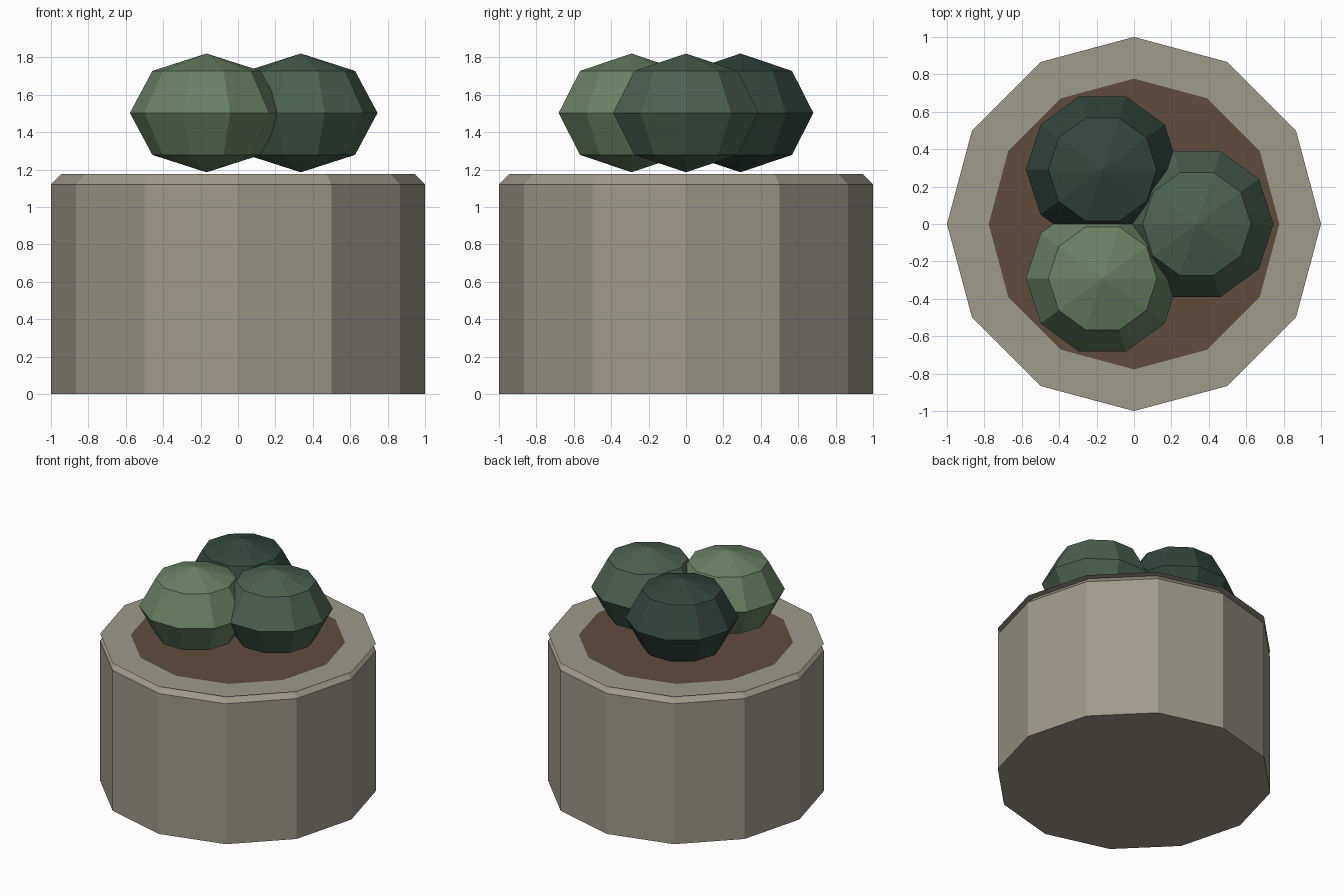
import bpy
import bmesh
from math import cos, sin, tau

if "Cube" in bpy.data.objects:
    bpy.data.objects.remove(bpy.data.objects["Cube"])


def material(name, rgb):
    m = bpy.data.materials.new(name)
    m.diffuse_color = (*rgb, 1)
    m.use_nodes = True
    m.node_tree.nodes["Principled BSDF"].inputs["Base Color"].default_value = m.diffuse_color
    return m


def lathe(name, profile, sides, mat, center=(0, 0, 0)):
    """Spin (radius, z) points round z; radius 0 becomes a single pole."""
    bm = bmesh.new()
    rings = []
    for r, z in profile:
        n = sides if r > 0 else 1
        rings.append([bm.verts.new((r * cos(tau * i / sides), r * sin(tau * i / sides), z))
                      for i in range(n)])
    for a, b in zip(rings, rings[1:]):
        for i in range(sides):
            j = (i + 1) % sides
            quad = [a[i % len(a)], a[j % len(a)], b[j % len(b)], b[i % len(b)]]
            bm.faces.new(list(dict.fromkeys(quad)))
    mesh = bpy.data.meshes.new(name)
    bm.to_mesh(mesh)
    bm.free()
    mesh.materials.append(mat)
    obj = bpy.data.objects.new(name, mesh)
    obj.location = center
    bpy.context.collection.objects.link(obj)
    return obj


stone = material("stone", (0.34, 0.32, 0.26))
earth = material("earth", (0.115, 0.073, 0.048))
greens = [material("mid_green", (0.07, 0.12, 0.084)),
          material("dark_green", (0.032, 0.061, 0.048)),
          material("light_green", (0.14, 0.22, 0.127))]

SIDES, TOP, SOIL_R = 12, 1.175, 0.777

# Pot: closed bottom, straight wall, chamfered shoulder
lathe("pot", [(0, 0), (1, 0), (1, 1.12), (0.945, TOP)], SIDES, stone)

# Thin flat rim overhanging the chamfer, with soil filling its opening
lathe("rim", [(1, TOP), (SOIL_R, TOP)], SIDES, stone)
lathe("soil", [(SOIL_R, TOP), (0, TOP)], SIDES, earth)

# Three squashed, ten-sided plants spaced evenly round the middle
R, H = 0.41, 0.3175
ball = [(0, -H)] + [(R * cos(k * tau / 8), H * sin(k * tau / 8)) for k in (-1, 0, 1)] + [(0, H)]
for i, green in enumerate(greens):
    a = tau * i / 3
    lathe(f"plant_{i + 1}", ball, 10, green, (0.336 * cos(a), 0.336 * sin(a), 1.503))
